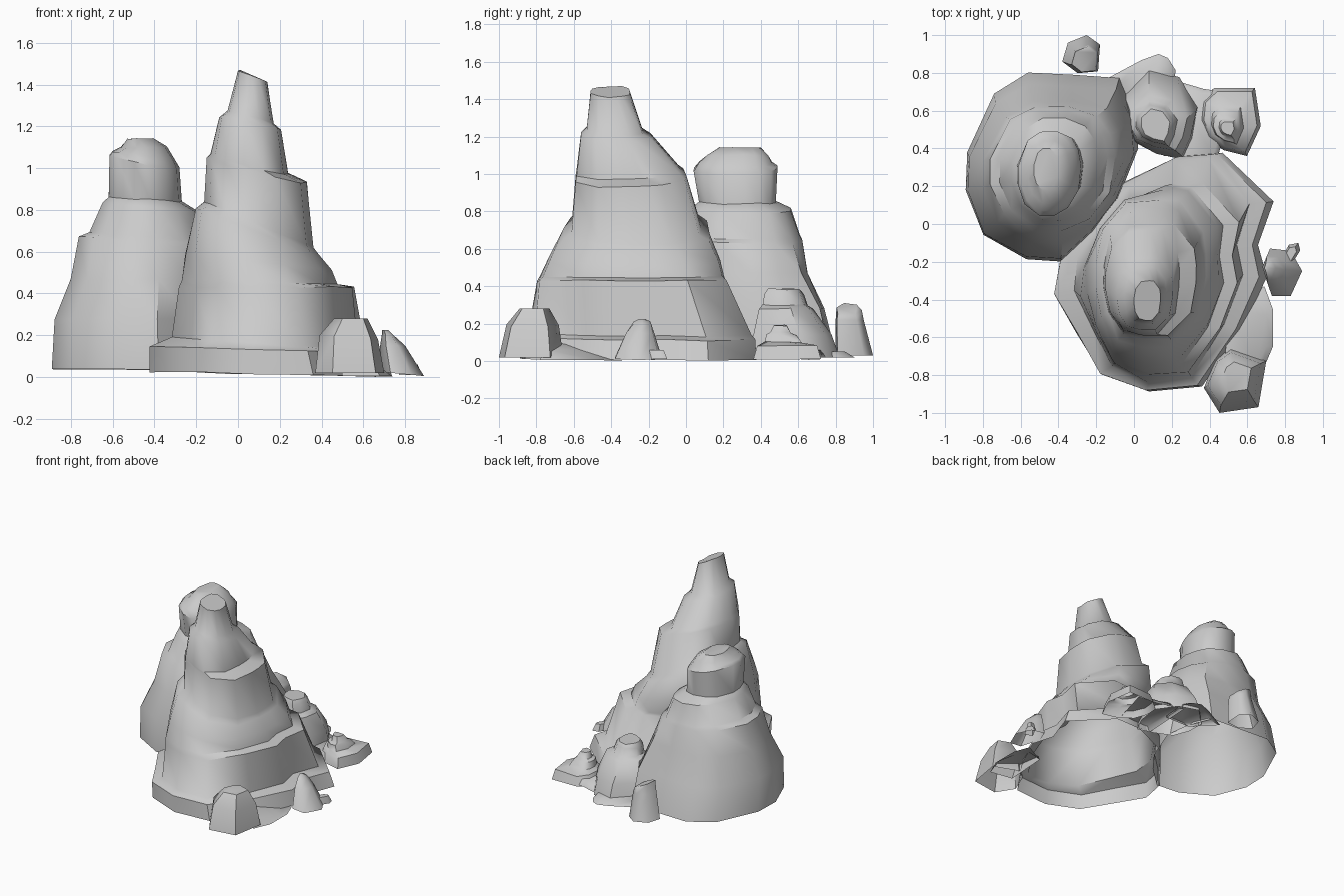
import bpy, bmesh, math, random

random.seed(4)
stone = bpy.data.materials.new("grey stone")
stone.diffuse_color = (0.6, 0.6, 0.6, 1)


def normalise(points):
    """Fit an outline into the -1..1 box."""
    xs, ys = [p[0] for p in points], [p[1] for p in points]
    cx, cy = (max(xs) + min(xs)) / 2, (max(ys) + min(ys)) / 2
    hx, hy = (max(xs) - min(xs)) / 2, (max(ys) - min(ys)) / 2
    return [((x - cx) / hx, (y - cy) / hy) for x, y in points]


def rock(name, outline, rings, jitter=0.0, angle=45, rounding=0.0, fullness=1.1):
    """Loft an outline through rings (z, x0, x1, y0, y1, tilt_x, tilt_y); open underneath.
    Rounding turns the outline into a full rounded box towards the top."""
    unit = normalise(outline)
    bm = bmesh.new()
    loops = []
    for z, x0, x1, y0, y1, tx, ty in rings:
        loop = []
        blend = rounding * min(max((z - 0.35) / 0.3, 0), 1)
        for u, v in unit:
            r = math.hypot(u, v)
            k = 1 + blend * (fullness / r - 1)
            u, v = max(-1, min(1, u * k)), max(-1, min(1, v * k))
            k = 1 + random.uniform(-jitter, jitter)
            dz = tx * u + ty * v + random.uniform(-jitter, jitter) * 0.5
            loop.append(bm.verts.new(((x0 + x1) / 2 + u * k * (x1 - x0) / 2,
                                      (y0 + y1) / 2 + v * k * (y1 - y0) / 2,
                                      max(z + dz, 0.0))))
        loops.append(loop)
    n = len(unit)
    for a, b in zip(loops, loops[1:]):
        for i in range(n):
            j = (i + 1) % n
            bm.faces.new((a[i], a[j], b[j], b[i]))
    bm.faces.new(loops[-1])
    bmesh.ops.recalc_face_normals(bm, faces=bm.faces)
    if max(bm.faces, key=lambda f: f.calc_center_median().z).normal.z < 0:
        bmesh.ops.reverse_faces(bm, faces=bm.faces)
    mesh = bpy.data.meshes.new(name)
    bm.to_mesh(mesh)
    bm.free()
    mesh.materials.append(stone)
    obj = bpy.data.objects.new(name, mesh)
    bpy.context.collection.objects.link(obj)
    bpy.ops.object.select_all(action='DESELECT')
    obj.select_set(True)
    bpy.context.view_layer.objects.active = obj
    bpy.ops.object.shade_smooth_by_angle(angle=math.radians(angle))
    return obj


# Tall front peak: broad slab and narrowing terraces, higher on the left
tall_outline = [(0.47, 0.38), (0.74, 0.12), (0.66, -0.11), (0.70, -0.28), (0.57, -0.56),
                (0.36, -0.86), (0.08, -0.89), (-0.17, -0.80), (-0.30, -0.58), (-0.42, -0.37),
                (-0.39, -0.18), (-0.22, 0.03), (-0.05, 0.22), (0.25, 0.36)]
rock("tall_peak", tall_outline, [
    (0.015, -0.42, 0.74, -0.89, 0.38, -0.01, 0),
    (0.13, -0.42, 0.70, -0.88, 0.37, -0.02, 0),
    (0.16, -0.32, 0.61, -0.84, 0.35, -0.03, 0),
    (0.43, -0.28, 0.56, -0.80, 0.22, 0, 0),
    (0.455, -0.27, 0.48, -0.78, 0.20, -0.01, 0),
    (0.55, -0.25, 0.45, -0.73, 0.18, -0.04, 0),
    (0.70, -0.20, 0.38, -0.65, 0.13, -0.11, 0),
    (0.73, -0.16, 0.36, -0.61, 0.08, -0.11, 0),
    (0.99, -0.15, 0.33, -0.59, 0.00, -0.06, 0.01),
    (1.02, -0.13, 0.24, -0.585, -0.03, -0.05, 0.01),
    (1.21, -0.09, 0.205, -0.56, -0.18, -0.03, -0.01),
    (1.24, -0.05, 0.17, -0.53, -0.23, -0.03, -0.01),
    (1.44, 0.00, 0.14, -0.51, -0.30, -0.03, 0),
], 0.008, 50, 0.85, 1.1)

# Shorter rear peak with a rounded cap
short_outline = [(-0.89, 0.18), (-0.88, 0.38), (-0.74, 0.69), (-0.56, 0.80), (-0.32, 0.79),
                 (-0.08, 0.77), (0.00, 0.60), (0.02, 0.40), (-0.08, 0.14), (-0.21, -0.04),
                 (-0.38, -0.20), (-0.57, -0.19), (-0.80, -0.06)]
rock("short_peak", short_outline, [
    (0.035, -0.89, 0.02, -0.20, 0.80, 0, 0),
    (0.28, -0.88, 0.00, -0.18, 0.74, 0, 0),
    (0.47, -0.80, -0.05, -0.10, 0.65, 0, 0),
    (0.65, -0.76, -0.10, -0.04, 0.62, -0.02, 0),
    (0.67, -0.71, -0.14, -0.02, 0.61, -0.02, 0),
    (0.81, -0.65, -0.19, 0.02, 0.56, -0.02, 0),
    (0.85, -0.62, -0.27, 0.07, 0.48, -0.01, 0),
    (1.03, -0.615, -0.28, 0.04, 0.49, -0.03, 0.01),
    (1.06, -0.60, -0.30, 0.07, 0.46, -0.02, 0),
    (1.10, -0.56, -0.34, 0.11, 0.44, 0, 0),
    (1.14, -0.53, -0.40, 0.18, 0.40, 0, 0),
], 0.008, 40, 0.7, 1.05)

# Loose boulders around the foot
rock("front_boulder", [(0.38, -0.87), (0.46, -1.0), (0.66, -0.97), (0.70, -0.73), (0.52, -0.66),
                       (0.44, -0.72)], [
    (0.02, 0.37, 0.70, -1.0, -0.655, 0, 0),
    (0.19, 0.39, 0.67, -0.96, -0.68, -0.01, 0),
    (0.28, 0.46, 0.62, -0.89, -0.73, 0, 0)], 0.0, 50)
rock("back_boulder", [(-0.38, 0.86), (-0.30, 0.80), (-0.19, 0.81), (-0.18, 0.95), (-0.25, 1.0),
                      (-0.35, 0.96)], [
    (0.03, -0.38, -0.18, 0.80, 1.0, 0, 0),
    (0.22, -0.34, -0.19, 0.80, 0.95, 0, 0),
    (0.28, -0.33, -0.20, 0.805, 0.94, -0.03, 0)], 0.0, 62)
rock("side_spike", [(0.68, -0.25), (0.73, -0.38), (0.83, -0.38), (0.89, -0.27), (0.83, -0.18),
                    (0.72, -0.17)], [
    (0.015, 0.68, 0.89, -0.38, -0.13, -0.01, 0),
    (0.15, 0.68, 0.80, -0.32, -0.17, 0, 0),
    (0.205, 0.69, 0.75, -0.28, -0.19, -0.01, 0),
    (0.225, 0.69, 0.72, -0.25, -0.22, 0, 0)], 0.0, 62)
rock("side_pebble", [(0.77, -0.20), (0.83, -0.22), (0.88, -0.14), (0.87, -0.10), (0.82, -0.11)], [
    (0.01, 0.77, 0.88, -0.22, -0.10, 0, 0),
    (0.06, 0.79, 0.86, -0.20, -0.12, 0, 0)])

# Small terraced outcrops at the back
rock("middle_outcrop", [(-0.05, 0.55), (-0.05, 0.68), (0.08, 0.81), (0.24, 0.77), (0.34, 0.62),
                        (0.31, 0.46), (0.26, 0.35), (0.12, 0.38), (0.0, 0.44)], [
    (0.02, -0.05, 0.34, 0.34, 0.82, 0, 0),
    (0.14, -0.045, 0.33, 0.36, 0.78, 0, 0),
    (0.28, -0.02, 0.28, 0.39, 0.68, 0, 0),
    (0.30, 0.01, 0.23, 0.41, 0.65, 0, 0),
    (0.36, 0.02, 0.21, 0.42, 0.63, 0, 0),
    (0.385, 0.04, 0.19, 0.44, 0.61, 0, 0)], 0.01)
rock("low_outcrop", [(0.35, 0.55), (0.36, 0.65), (0.43, 0.71), (0.64, 0.71), (0.67, 0.52),
                     (0.60, 0.37), (0.48, 0.40), (0.39, 0.46)], [
    (0.01, 0.34, 0.67, 0.36, 0.72, 0, 0),
    (0.08, 0.37, 0.65, 0.38, 0.70, 0, 0),
    (0.10, 0.41, 0.58, 0.42, 0.62, 0, 0),
    (0.14, 0.42, 0.56, 0.43, 0.59, 0, 0),
    (0.15, 0.45, 0.55, 0.45, 0.56, 0, 0),
    (0.19, 0.46, 0.53, 0.47, 0.54, 0, 0)], 0.01)

# Thin slabs joining the boulders
rock("back_slab", [(-0.16, 0.77), (0, 0.62), (0.2, 0.62), (0.22, 0.82), (0.18, 0.88), (0.13, 0.9),
                   (0.04, 0.87)], [
    (0.02, -0.16, 0.22, 0.60, 0.90, 0, 0),
    (0.05, -0.10, 0.20, 0.58, 0.85, 0, 0)], 0.0, 70)
rock("link_slab", [(0.18, 0.40), (0.45, 0.40), (0.54, 0.70), (0.38, 0.72), (0.2, 0.77)], [
    (0.02, 0.16, 0.54, 0.36, 0.77, 0, 0),
    (0.06, 0.18, 0.50, 0.36, 0.74, 0, 0)], 0.0, 70)
rock("side_slab", [(0.52, -0.75), (0.68, -0.78), (0.73, -0.65), (0.73, -0.45), (0.69, -0.33),
                   (0.54, -0.42)], [
    (0.005, 0.50, 0.735, -0.78, -0.33, 0, 0),
    (0.05, 0.48, 0.70, -0.76, -0.38, -0.03, -0.03)], 0.0, 70)
